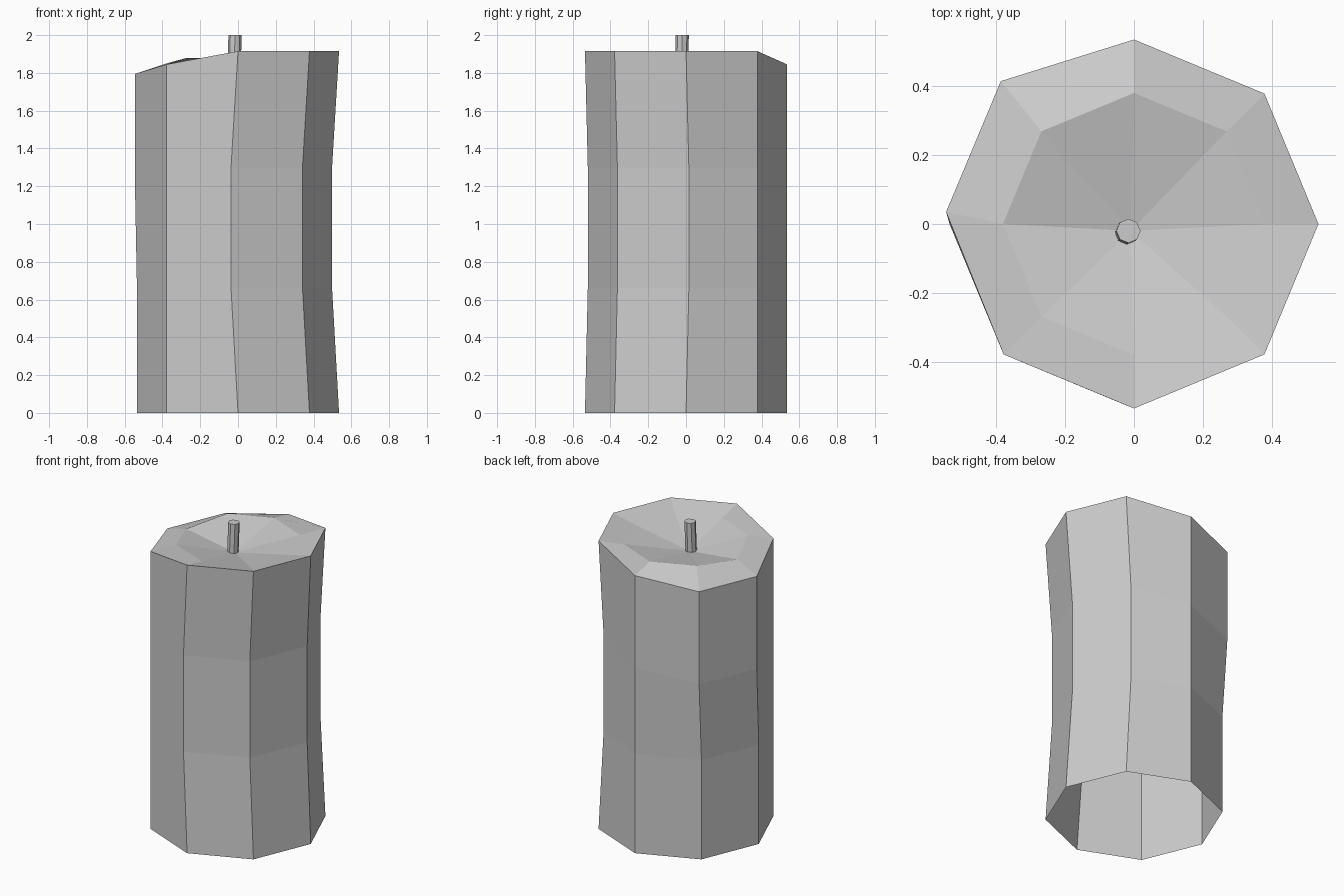
import bpy
import bmesh
import math

cube = bpy.data.objects.get("Cube")
if cube:
    bpy.data.objects.remove(cube, do_unlink=True)

grey = bpy.data.materials.new("light_grey")
grey.use_nodes = True
grey.diffuse_color = (0.6, 0.6, 0.6, 1)
grey.node_tree.nodes["Principled BSDF"].inputs["Base Color"].default_value = (0.6, 0.6, 0.6, 1)

SIDES = 8


def octagon(radius, z, shift=(0, 0)):
    """Ring of points, starting at +x and running counter-clockwise."""
    angles = [math.tau * i / SIDES for i in range(SIDES)]
    return [[radius * math.cos(a) + shift[0], radius * math.sin(a) + shift[1], z] for a in angles]


def move(ring, index, dx=0, dy=0, dz=0):
    for axis, d in enumerate((dx, dy, dz)):
        ring[index][axis] += d


def build(name, rings, tip=None):
    """Skin neighbouring rings with quads, then close the end."""
    bm = bmesh.new()
    loops = [[bm.verts.new(p) for p in ring] for ring in rings]
    for low, high in zip(loops, loops[1:]):
        for i in range(SIDES):
            j = (i + 1) % SIDES
            bm.faces.new((low[i], low[j], high[j], high[i]))
    if tip:
        apex = bm.verts.new(tip)
        for i in range(SIDES):
            bm.faces.new((loops[-1][i], loops[-1][(i + 1) % SIDES], apex))
    else:
        bm.faces.new(loops[-1])
    mesh = bpy.data.meshes.new(name)
    bm.to_mesh(mesh)
    bm.free()
    mesh.materials.append(grey)
    obj = bpy.data.objects.new(name, mesh)
    bpy.context.collection.objects.link(obj)


# Candle body: open base, dented waist, worn rim and hollow top
base = octagon(0.535, 0)
waist_low = octagon(0.535, 0.66)
waist_high = octagon(0.535, 1.3)
rim = octagon(0.535, 1.915)
pool = octagon(0.38, 1.88)

# Waist pushed in on the front right
for ring in (waist_low, waist_high):
    for i in (0, 1, 6, 7):
        move(ring, i, dx=-0.037, dy=0 if i == 1 else 0.015)

# Slumped rim on the left
for ring in (waist_high, rim):
    for i, drop in {2: 0.07, 3: 0.12, 4: 0.12, 5: 0.07}.items():
        move(ring, i, dz=-drop)
    move(ring, 3, -0.008, 0.036)
    move(ring, 4, -0.01, 0.035)
move(pool, 4, dz=-0.03)

build("candle_body", [base, waist_low, waist_high, rim, pool], (-0.01, -0.02, 1.8))

# Wick
build("wick", [octagon(0.035, 1.78, (-0.021, -0.025)), octagon(0.035, 2.0, (-0.016, -0.02))])
